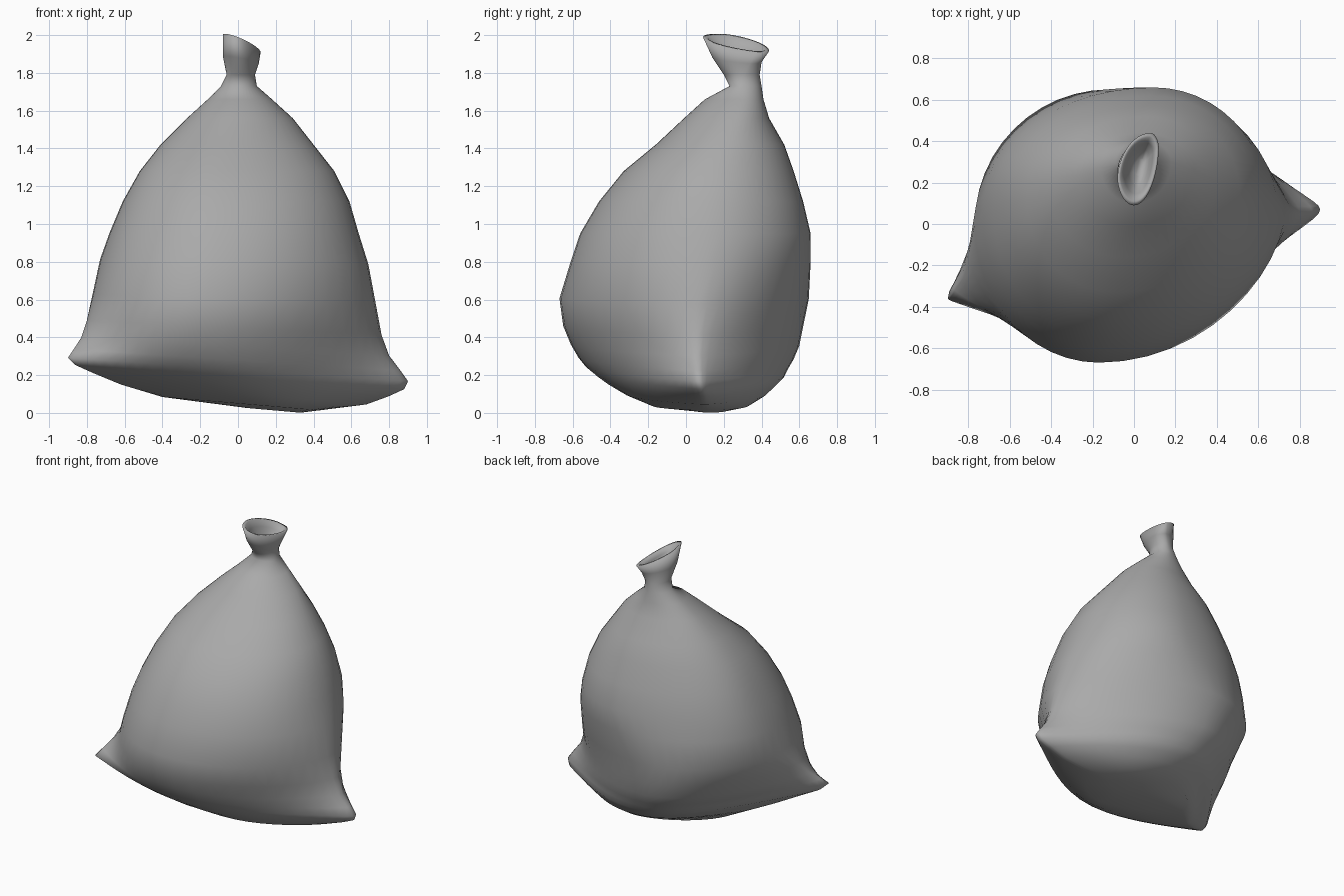
import bpy, bmesh, math
from mathutils import Vector

cube = bpy.data.objects.get("Cube")
if cube:
    bpy.data.objects.remove(cube, do_unlink=True)

SEGMENTS = 48
EAR_ROUNDING = .28

# Silhouette of the sack at each height: z, left/right x limits, front/back y limits
SILHOUETTE = [
    (.03, .05, .33, .06, .22),
    (.05, -.4, .43, -.18, .33),
    (.1, -.62, .68, -.32, .42),
    (.15, -.76, .8, -.42, .48),
    (.19, -.86, .88, -.48, .52),
    (.23, -.9, .9, -.53, .54),
    (.28, -.87, .86, -.57, .57),
    (.35, -.83, .8, -.61, .6),
    (.45, -.8, .76, -.65, .62),
    (.6, -.77, .73, -.67, .65),
    (.8, -.73, .69, -.61, .66),
    (.95, -.68, .64, -.56, .66),
    (1.12, -.61, .59, -.46, .62),
    (1.28, -.52, .51, -.33, .57),
    (1.42, -.41, .4, -.16, .52),
    (1.56, -.27, .29, -.01, .44),
    (1.66, -.16, .18, .1, .41),
    (1.73, -.09, .1, .23, .4),
    (1.79, -.06, .09, .2, .39),
    (1.87, -.08, .11, .14, .4),
    (1.96, -.08, .12, .09, .44),
]

# Seam placement: z, y of the two side seams, x of the front/back bulges,
# and how pinched each side seam is (1 is round, above 2 is an ear)
SEAMS = [
    (.03, .12, .12, .18, .18, 1, 1),
    (.1, -.18, .1, 0, .06, 2.3, 2.2),
    (.16, -.3, .09, -.15, 0, 2.8, 2.8),
    (.23, -.36, .07, -.2, -.04, 3, 3.2),
    (.35, -.24, .06, -.22, -.1, 1.9, 2.2),
    (.6, 0, .06, -.17, -.12, 1, 1.3),
    (.9, .08, .1, -.11, .1, .85, 1),
    (1.3, .13, .16, -.08, .07, .9, 1),
    (1.65, .27, .3, 0, .03, 1, 1),
    (1.76, .3, .3, .01, .02, 1, 1),
    (1.96, .22, .37, 0, .08, 1.2, 1.2),
]


def sample(track, z):
    """Linear interpolation of a track of rows keyed by height."""
    for low, high in zip(track, track[1:]):
        if z <= high[0]:
            t = max(0, (z - low[0]) / (high[0] - low[0]))
            return [a + (b - a) * t for a, b in zip(low[1:], high[1:])]
    return track[-1][1:]


def section(row):
    """One pillow-shaped cross-section made of four quarter arcs."""
    z, x_min, x_max, y_min, y_max = row
    y_left, y_right, x_front, x_back, pinch_min, pinch_max = sample(SEAMS, z)
    sag = -.09 * max(0, 1 - z)
    lip = min(1, max(0, (z - 1.79) / .17))
    points = []
    for i in range(SEGMENTS):
        angle = 2 * math.pi * i / SEGMENTS
        c, s = math.cos(angle), math.sin(angle)
        x_side, y_side, pinch = ((x_max, y_right, pinch_max) if c > 0
                                 else (x_min, y_left, pinch_min))
        x_bulge, y_bulge = (x_back, y_max) if s > 0 else (x_front, y_min)
        # A pinched arc with a little roundness kept at the very tip
        spread = abs(s) ** pinch
        spread += EAR_ROUNDING * (abs(s) - spread)
        x = x_bulge + (x_side - x_bulge) * abs(c)
        y = y_side + (y_bulge - y_side) * spread
        # The base sags to one side and the open lip slopes sideways and back
        height = z + sag * x - lip * (.12 * (y - .27) + .38 * (x - .02))
        points.append(Vector((x, y, height)))
    return points


def shrink(points, scale, drop):
    """A smaller copy of a section, lowered into the sack."""
    centre = sum(points, Vector()) / len(points)
    return [centre + (p - centre) * scale - Vector((0, 0, drop)) for p in points]


def loft(name, sections, material):
    """Skin a stack of sections and close both ends."""
    bm = bmesh.new()
    rings = [[bm.verts.new(p) for p in points] for points in sections]
    for lower, upper in zip(rings, rings[1:]):
        for i in range(SEGMENTS):
            j = (i + 1) % SEGMENTS
            bm.faces.new((lower[i], lower[j], upper[j], upper[i]))
    bm.faces.new(rings[0][::-1])
    bm.faces.new(rings[-1])
    for face in bm.faces:
        face.smooth = True
    mesh = bpy.data.meshes.new(name)
    bm.to_mesh(mesh)
    bm.free()
    mesh.materials.append(material)
    obj = bpy.data.objects.new(name, mesh)
    bpy.context.collection.objects.link(obj)
    return obj


# Plain grey cloth
cloth = bpy.data.materials.new("grey_cloth")
cloth.use_nodes = True
grey = (.4, .4, .4, 1)
cloth.diffuse_color = grey
cloth.node_tree.nodes["Principled BSDF"].inputs["Base Color"].default_value = grey

# Outer skin from base to lip, then the open mouth folding back inside
skin = [section(row) for row in SILHOUETTE]
lip = skin[-1]
mouth = [shrink(lip, scale, drop)
         for scale, drop in ((.86, 0), (.7, .04), (.5, .09), (.25, .13))]
loft("sack", skin + mouth, cloth)
